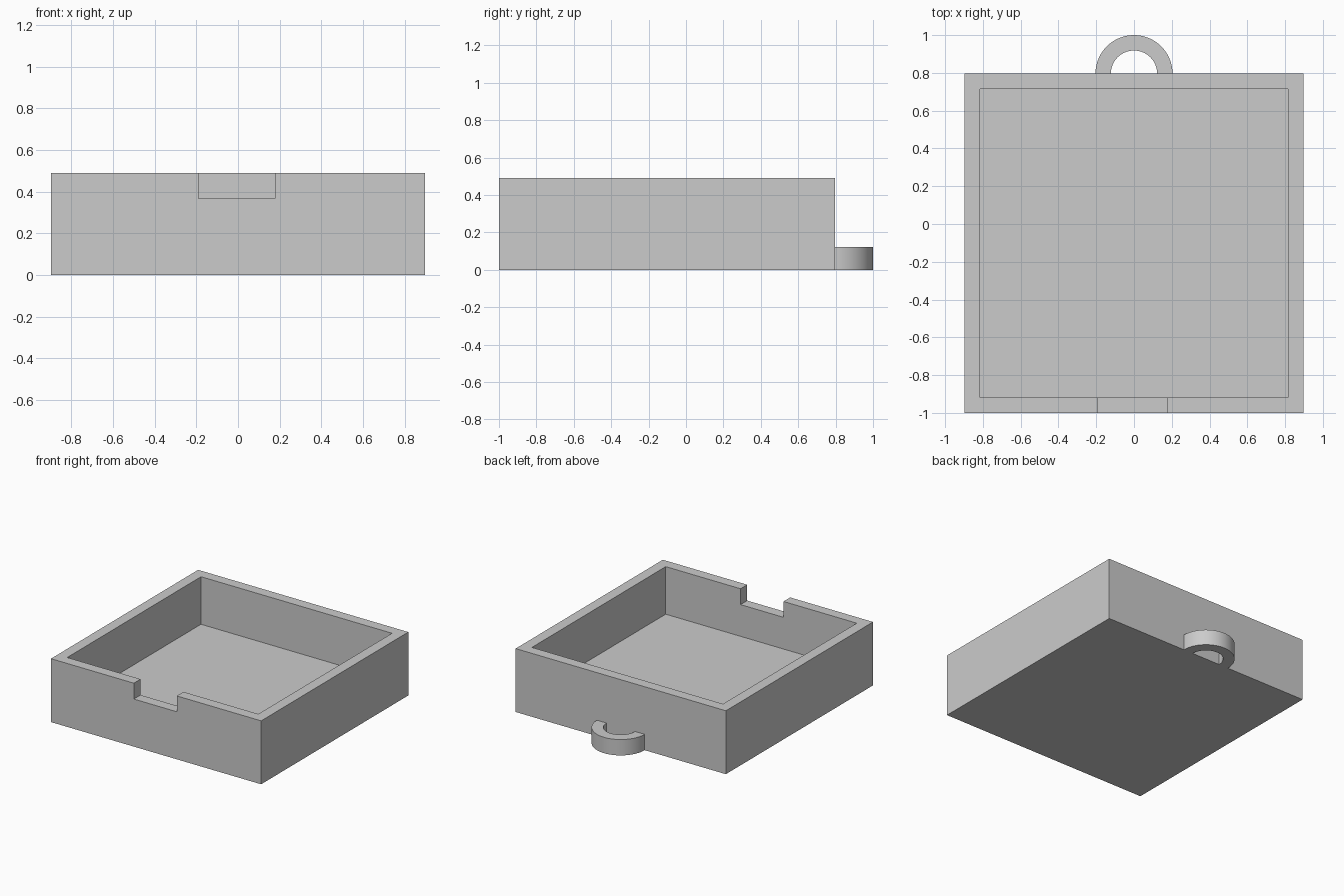
import bpy, bmesh, math

if "Cube" in bpy.data.objects:
    bpy.data.objects.remove(bpy.data.objects["Cube"], do_unlink=True)

U = 2 / 24.5                     # design unit
HALF, WALL, HEIGHT, FLOOR = 11 * U, U, 6 * U, 1.5 * U
FRONT, BACK = -1, -1 + 22 * U

grey = bpy.data.materials.new("plain grey")
grey.use_nodes = True
grey.diffuse_color = (0.6, 0.6, 0.6, 1)
grey.node_tree.nodes["Principled BSDF"].inputs["Base Color"].default_value = (0.6, 0.6, 0.6, 1)


def new_object(name, bm):
    bmesh.ops.recalc_face_normals(bm, faces=bm.faces)
    mesh = bpy.data.meshes.new(name)
    bm.to_mesh(mesh)
    bm.free()
    mesh.materials.append(grey)
    obj = bpy.data.objects.new(name, mesh)
    bpy.context.collection.objects.link(obj)
    return obj


def box(name, lo, hi):
    bm = bmesh.new()
    bmesh.ops.create_cube(bm, size=1)
    for v in bm.verts:
        v.co = [(a + b) / 2 + c * (b - a) for a, b, c in zip(lo, hi, v.co)]
    return new_object(name, bm)


def activate(obj):
    bpy.ops.object.select_all(action='DESELECT')
    obj.select_set(True)
    bpy.context.view_layer.objects.active = obj


def cut(target, cutter):
    cutter.hide_render = True
    mod = target.modifiers.new("cut", 'BOOLEAN')
    mod.operation, mod.solver, mod.object = 'DIFFERENCE', 'EXACT', cutter
    activate(target)
    bpy.ops.object.modifier_apply(modifier=mod.name)
    bpy.data.objects.remove(cutter, do_unlink=True)


# Open tray: solid block, hollowed, with a slot in the front rim
tray = box("tray", (-HALF, FRONT, 0), (HALF, BACK, HEIGHT))
cut(tray, box("cavity", (-HALF + WALL, FRONT + WALL, FLOOR),
              (HALF - WALL, BACK - WALL, HEIGHT + U)))
cut(tray, box("notch", (-0.19, FRONT - U, HEIGHT - 1.5 * U),
              (0.177, FRONT + 1.5 * WALL, HEIGHT + U)))

# Half-ring hanging loop on the back wall
SEGMENTS = 40
bm = bmesh.new()
rows = []
for i in range(SEGMENTS + 1):
    a = math.pi * i / SEGMENTS
    rows.append([bm.verts.new((r * math.cos(a), BACK + r * math.sin(a), z))
                 for r, z in ((2.5 * U, 0), (2.5 * U, FLOOR), (1.5 * U, FLOOR), (1.5 * U, 0))])
for p, q in zip(rows, rows[1:]):
    for k in range(4):
        bm.faces.new((p[k], p[(k + 1) % 4], q[(k + 1) % 4], q[k]))
bm.faces.new(rows[0])
bm.faces.new(rows[-1])
loop = new_object("hanging_loop", bm)
activate(loop)
bpy.ops.object.shade_smooth_by_angle(angle=math.radians(30))
